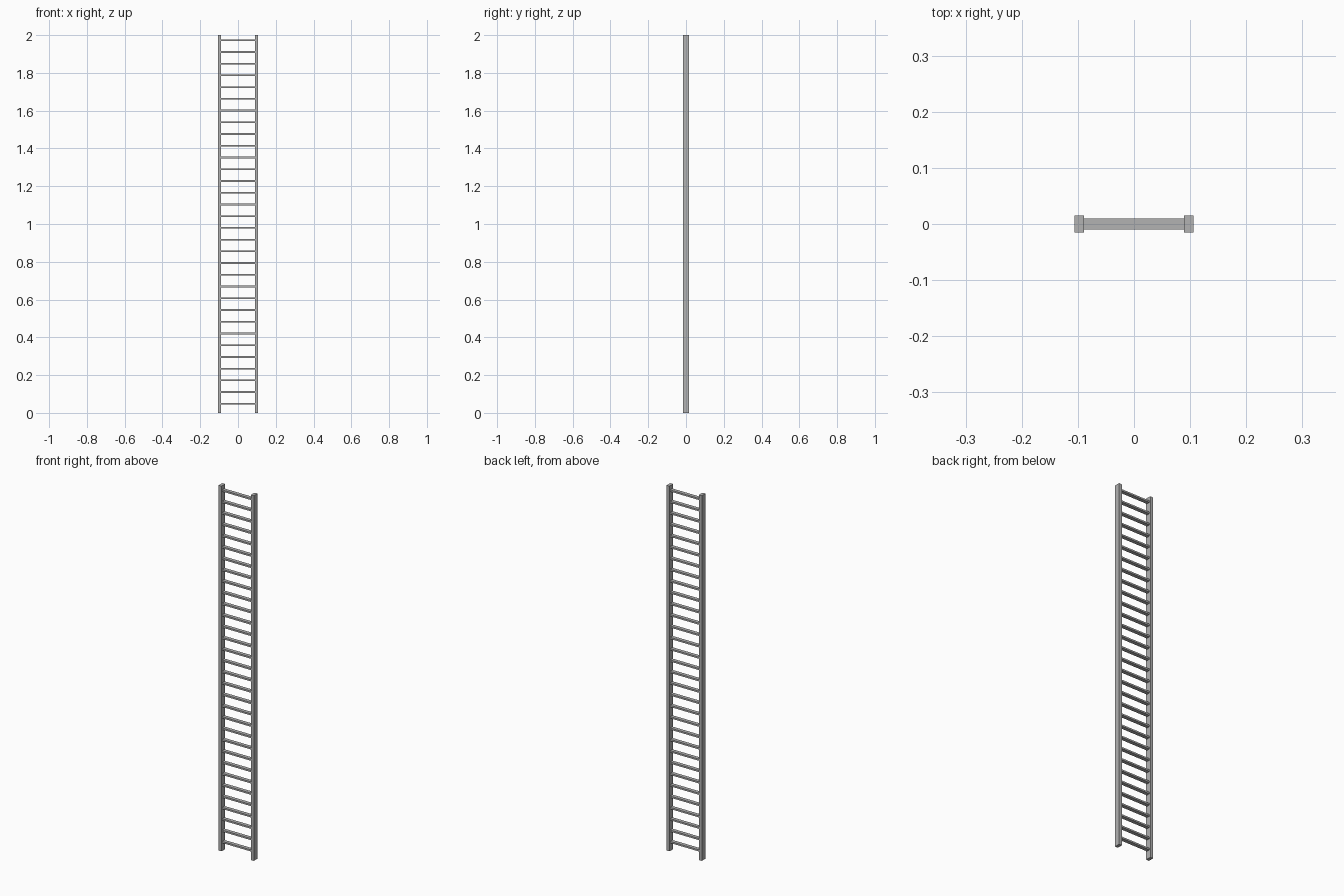
import bpy

cube = bpy.data.objects.get("Cube")
if cube:
    bpy.data.objects.remove(cube, do_unlink=True)

# Single metal colour
metal = bpy.data.materials.new("grey_metal")
metal.use_nodes = True
colour = (0.45, 0.45, 0.45, 1)
metal.diffuse_color = colour
metal.node_tree.nodes["Principled BSDF"].inputs["Base Color"].default_value = colour


def box(name, centre, size):
    bpy.ops.mesh.primitive_cube_add(size=1, location=centre)
    obj = bpy.context.object
    obj.name = name
    obj.scale = size
    bpy.ops.object.transform_apply(location=False, rotation=False, scale=True)
    obj.data.materials.append(metal)
    return obj


# Side rails
RAIL_X, RAIL_W, RAIL_D = 0.0977, 0.0175, 0.031
for side, sign in (("left", 1), ("right", -1)):
    box(side + "_rail", (sign * RAIL_X, 0, 1), (RAIL_W, RAIL_D, 2))

# Evenly spaced flat rungs
COUNT, FIRST, LAST = 32, 0.048, 1.973
step = (LAST - FIRST) / (COUNT - 1)
rung_length = 2 * RAIL_X - RAIL_W
for i in range(COUNT):
    box(f"rung_{i + 1}", (0, 0, FIRST + i * step), (rung_length, 0.02, 0.009))
